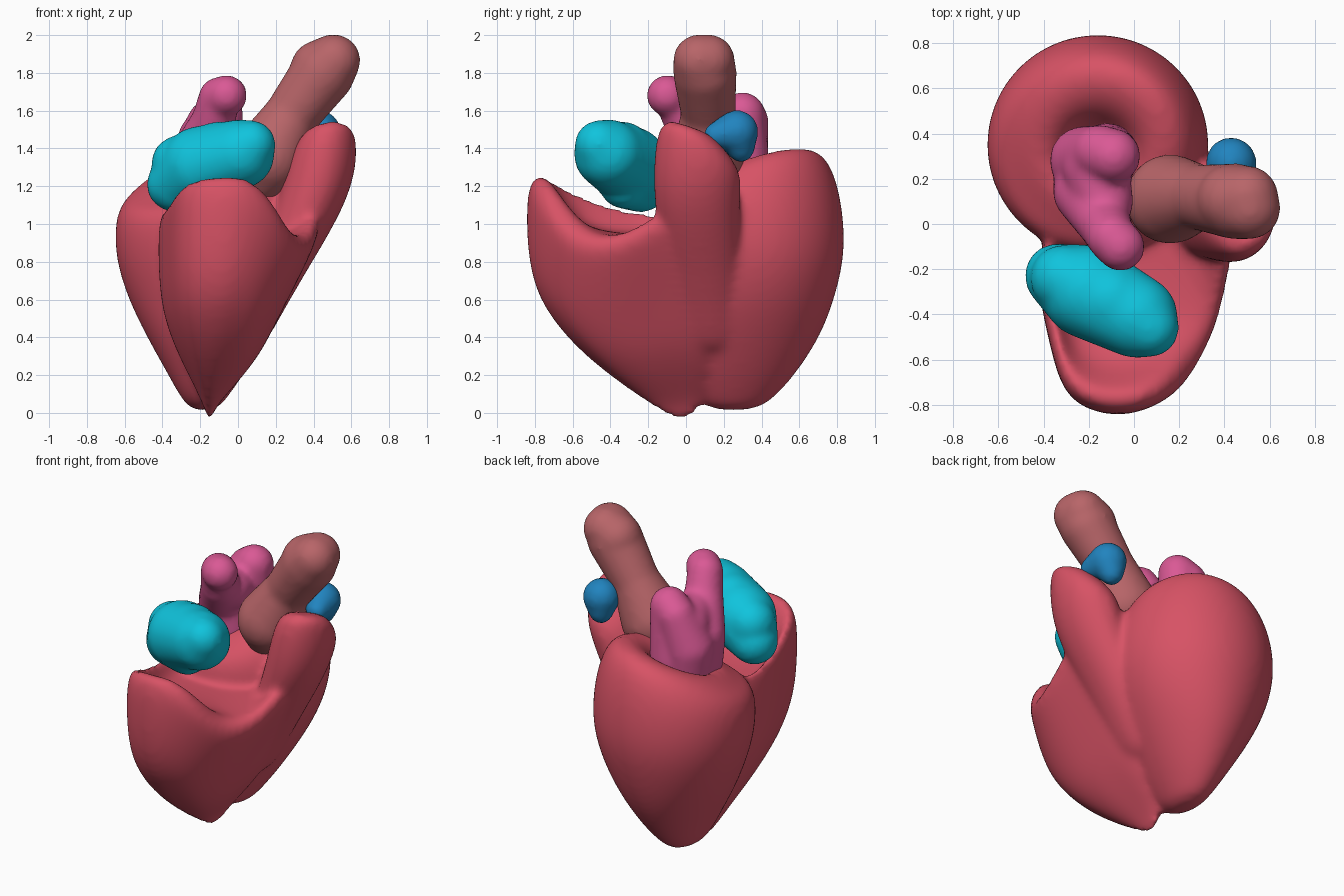
import bpy, bmesh, math
from mathutils import Vector, Matrix


def finish(bm, name, color, voxel, subsurf, smooth):
    bmesh.ops.recalc_face_normals(bm, faces=bm.faces)
    me = bpy.data.meshes.new(name)
    bm.to_mesh(me)
    bm.free()
    ob = bpy.data.objects.new(name, me)
    bpy.context.collection.objects.link(ob)
    mat = bpy.data.materials.new(name + "_color")
    mat.diffuse_color = (*color, 1)
    me.materials.append(mat)
    if subsurf:
        ob.modifiers.new("round", 'SUBSURF').levels = subsurf
        ob.modifiers["round"].render_levels = subsurf
    rm = ob.modifiers.new("fuse", 'REMESH')
    rm.mode = 'VOXEL'
    rm.voxel_size = voxel
    rm.use_smooth_shade = True
    sm = ob.modifiers.new("soften", 'SMOOTH')
    sm.factor = 0.5
    sm.iterations = smooth
    return ob


def loft(bm, rings):
    """Skin a stack of equal-length closed rings and cap both ends."""
    vs = [[bm.verts.new(p) for p in r] for r in rings]
    n = len(vs[0])
    for a, b in zip(vs, vs[1:]):
        for i in range(n):
            j = (i + 1) % n
            bm.faces.new((a[i], a[j], b[j], b[i]))
    bm.faces.new(vs[0])
    bm.faces.new(vs[-1])


def oval(cx, cy, cz, rx, ry, tx=0, ty=0, n=24):
    """Ellipse whose height tilts with slopes tx, ty."""
    pts = []
    for i in range(n):
        a = 2 * math.pi * i / n
        dx, dy = rx * math.cos(a), ry * math.sin(a)
        pts.append((cx + dx, cy + dy, cz + tx * dx + ty * dy))
    return pts


def vessel(name, color, chains):
    """Organic tube: balls strung along (x, y, z, radius) chains, fused."""
    bm = bmesh.new()
    for ch in chains:
        for a, b in zip(ch, ch[1:]):
            a, b = Vector(a), Vector(b)
            k = max(2, int((b - a).xyz.length / 0.03))
            for i in range(k + 1):
                q = a.lerp(b, i / k)
                bmesh.ops.create_icosphere(bm, subdivisions=3, radius=q[3],
                                           matrix=Matrix.Translation(q.xyz))
    return finish(bm, name, color, 0.018, 0, 12)


bm = bmesh.new()

# left ventricle: round cup at the back with a tilted rim and a hollow
lv = [(-.18, .25, .01, .07, .13), (-.18, .26, .09, .13, .22),
      (-.17, .28, .2, .20, .30), (-.165, .31, .4, .32, .405),
      (-.16, .34, .6, .425, .45), (-.16, .35, .8, .49, .49),
      (-.16, .35, .98, .50, .495), (-.16, .35, 1.14, .47, .465, .08, .12),
      (-.16, .35, 1.25, .395, .395, .22, .3), (-.16, .35, 1.3, .28, .28, .25, .32),
      (-.17, .31, 1.25, .18, .18, .25, .3), (-.17, .29, 1.12, .14, .14)]
loft(bm, [oval(*r) for r in lv])

# right ventricle: crescent pouch in front with a wavy rim and shallow dish
rim = [(-.1, -.86, 1.26), (.08, -.83, 1.26), (.22, -.75, 1.13),
       (.31, -.62, .96), (.39, -.46, .93), (.43, -.3, .97), (.47, -.12, 1.1),
       (.45, .14, 1.1), (.27, .3, 1.1), (-.1, .2, 1.1), (-.4, .0, 1.05),
       (-.44, -.25, 1.05), (-.37, -.55, 1.12), (-.31, -.79, 1.23)]
ax, ay = -.15, .02
rings = []
for zf, f in [(-.035, .1), (.04, .25), (.16, .5), (.31, .75), (.48, .93),
              (.65, .99), (.83, 1), (.94, .99), (1, .95)]:
    right = min(f ** 2, .19 + .86 * zf)
    rings.append([(ax + (x - ax) * (right if x > ax + .1 else f ** 1.5),
                   ay + (y - ay) * f, z * zf) for x, y, z in rim])
for g, f in [(1, .87), (.5, .78), (.1, .66), (0, .3)]:
    rings.append([(ax + (x - ax) * f, ay + (y - ay) * f, .94 + (z - .94) * g)
                  for x, y, z in rim])
loft(bm, rings)

# outflow horn rising on the right side
horn = [(.03, .14, .3, .08, .14), (.11, .12, .5, .11, .18),
        (.22, .09, .76, .15, .21),
        (.36, .06, 1.03, .175, .22), (.43, .06, 1.24, .19, .24),
        (.46, .055, 1.4, .175, .215, .1, -.4), (.48, .03, 1.5, .13, .14, .1, -.4),
        (.48, .03, 1.51, .05, .06, .1, -.3)]
loft(bm, [oval(*r) for r in horn])
finish(bm, "ventricles", (.68, .085, .13), .022, 2, 10)

# right atrium
vessel("right_atrium", (.005, .55, .72), [
    [(-.34, -.23, 1.21, .145), (-.2, -.3, 1.31, .21), (.01, -.41, 1.37, .185),
     (.07, -.46, 1.42, .13)],
    [(-.31, -.24, 1.32, .15), (-.1, -.34, 1.38, .165)],
    [(-.33, -.24, 1.2, .14), (-.14, -.33, 1.21, .13)]])

# left atrium with two lobes
vessel("left_atrium", (.7, .1, .3), [
    [(-.2, .27, 1.1, .14), (-.22, .28, 1.33, .155), (-.15, .32, 1.54, .12),
     (-.09, .3, 1.58, .12), (-.12, .31, 1.25, .14)],
    [(-.2, .17, 1.2, .16), (-.22, .14, 1.36, .14), (-.13, .0, 1.54, .12),
     (-.1, -.06, 1.67, .11), (-.06, -.1, 1.68, .11)],
    [(-.17, .25, 1.45, .15), (-.13, .1, 1.48, .13)]])

# great artery leaning up to the right
vessel("great_artery", (.48, .13, .14), [
    [(.13, .1, 1.24, .12), (.16, .11, 1.35, .2), (.28, .12, 1.57, .145),
     (.45, .1, 1.8, .17), (.51, .07, 1.865, .14), (.5, .12, 1.865, .14),
     (.43, .11, 1.82, .155)]])

# small stub vessel behind the horn
vessel("small_artery", (.015, .23, .52), [
    [(.47, .16, 1.47, .07), (.43, .27, 1.49, .115), (.42, .29, 1.4, .075)]])
